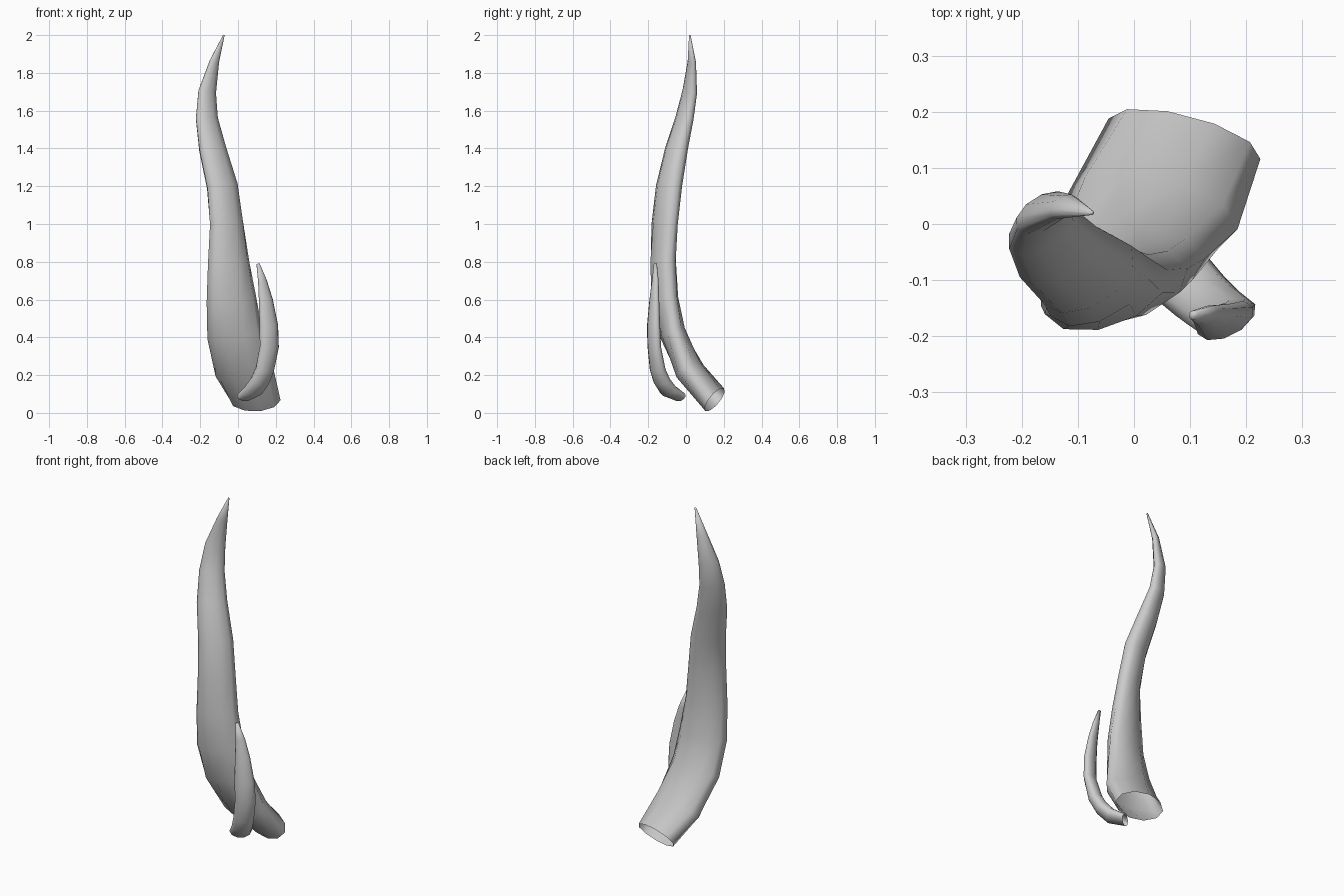
import bpy
import bmesh
import math
from mathutils import Vector

SIDES = 10


def horn(name, sections, base_axis):
    """Loft ellipses (x, y, z, half width, half depth, turn) along a bent path, open at the base."""
    bm = bmesh.new()
    pts = [Vector(s[:3]) for s in sections]
    last = len(pts) - 1
    rings = []
    for i, (p, s) in enumerate(zip(pts, sections)):
        if i == 0:
            axis = Vector(base_axis).normalized()
        else:
            axis = (pts[min(i + 1, last)] - pts[i - 1]).normalized()
        ang = math.radians(s[5])
        wide = Vector((math.cos(ang), math.sin(ang), 0))
        wide = (wide - axis * wide.dot(axis)).normalized()
        thin = axis.cross(wide)
        ring = []
        for k in range(SIDES):
            t = 2 * math.pi * k / SIDES
            ring.append(bm.verts.new(p + wide * s[3] * math.cos(t) + thin * s[4] * math.sin(t)))
        rings.append(ring)
    for a, b in zip(rings, rings[1:]):
        for k in range(SIDES):
            n = (k + 1) % SIDES
            bm.faces.new((a[k], a[n], b[n], b[k]))
    bm.faces.new(rings[-1])  # blunt tip
    for face in bm.faces:
        face.smooth = True
    mesh = bpy.data.meshes.new(name)
    bm.to_mesh(mesh)
    bm.free()
    obj = bpy.data.objects.new(name, mesh)
    bpy.context.collection.objects.link(obj)
    return obj


# Tall main horn, wide at the base and leaning forward then back
horn("main_horn", [
    (0.090, 0.152, 0.070, 0.140, 0.075, -17),
    (0.033, 0.022, 0.22, 0.157, 0.078, -5),
    (-0.018, -0.070, 0.42, 0.147, 0.068, 7),
    (-0.035, -0.112, 0.60, 0.136, 0.066, 15),
    (-0.050, -0.121, 0.80, 0.116, 0.062, 20),
    (-0.060, -0.113, 1.00, 0.102, 0.055, 30),
    (-0.083, -0.090, 1.20, 0.094, 0.057, 32),
    (-0.135, -0.050, 1.40, 0.082, 0.050, 32),
    (-0.165, -0.008, 1.56, 0.068, 0.038, 33),
    (-0.163, 0.020, 1.70, 0.055, 0.030, 33),
    (-0.125, 0.031, 1.86, 0.029, 0.018, 33),
    (-0.075, 0.020, 2.00, 0.004, 0.004, 33),
], (-0.2, -0.8, 0.55))

# Short side horn curling up in front
horn("side_horn", [
    (0.035, -0.032, 0.086, 0.050, 0.026, 40),
    (0.083, -0.094, 0.120, 0.060, 0.038, 38),
    (0.117, -0.128, 0.170, 0.056, 0.039, 34),
    (0.142, -0.150, 0.23, 0.055, 0.037, 30),
    (0.166, -0.168, 0.35, 0.056, 0.030, 26),
    (0.163, -0.172, 0.46, 0.055, 0.029, 26),
    (0.147, -0.168, 0.60, 0.041, 0.021, 26),
    (0.129, -0.163, 0.70, 0.026, 0.016, 26),
    (0.106, -0.162, 0.79, 0.009, 0.008, 26),
], (0.5, -0.7, 0.3))
